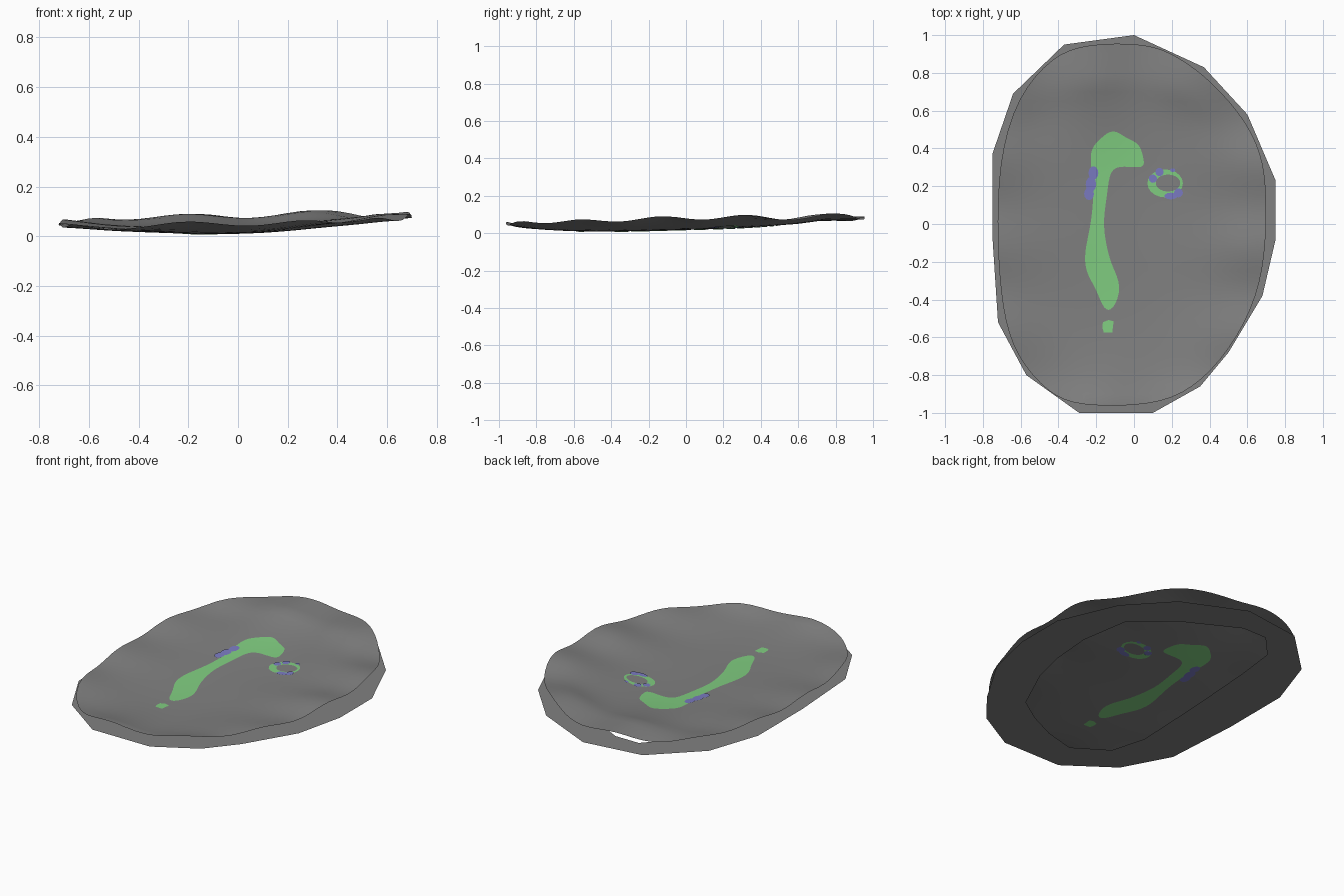
import bpy, bmesh, math
from mathutils import Vector

cube = bpy.data.objects.get("Cube")
if cube:
    bpy.data.objects.remove(cube, do_unlink=True)


def material(name, rgb):
    m = bpy.data.materials.new(name)
    m.use_nodes = True
    m.diffuse_color = (*rgb, 1)
    m.node_tree.nodes["Principled BSDF"].inputs["Base Color"].default_value = (*rgb, 1)
    return m


GREY = material("stone grey", (0.22, 0.22, 0.22))
GREEN = material("leaf green", (0.22, 0.62, 0.22))
BLUE = material("soft violet", (0.2, 0.2, 0.55))


def height(x, y):
    # shallow dish: low floor, tilted rim with ripples that grow outwards
    u, v = (x + 0.1) / 0.68, (y + 0.1) / 0.85
    rise = min(1, math.hypot(u, v * v) ** 1.8)
    floor = 0.018 + 0.025 * y
    rim_level = 0.068 + 0.02 * x + 0.0175 * y
    side_wave = math.cos(14 * y + 8.1) * min(1, abs(u))
    end_wave = math.cos(12.5 * (x + 0.2)) * min(1, abs(v))
    z = floor + (rim_level - floor) * rise
    z += 0.011 * rise * (side_wave + end_wave)
    return max(0.006, z)


def smooth(points, steps=4):
    # closed cubic curve that rounds off a control polygon
    out, n = [], len(points)
    for i in range(n):
        a, b, c, d = (Vector(points[(i + k) % n]) for k in (-1, 0, 1, 2))
        for s in range(steps):
            t = s / steps
            out.append((a * (1 - t) ** 3 + b * (3 * t**3 - 6 * t * t + 4)
                        + c * (-3 * t**3 + 3 * t * t + 3 * t + 1) + d * t**3) / 6)
    return out


def ellipse(cx, cy, rx, ry, n=20):
    angles = [math.tau * i / n for i in range(n)]
    return [Vector((cx + rx * math.cos(a), cy + ry * math.sin(a))) for a in angles]


def add_object(name, bm, mat, rounded=True):
    mesh = bpy.data.meshes.new(name)
    bm.to_mesh(mesh)
    bm.free()
    mesh.materials.append(mat)
    for p in mesh.polygons:
        p.use_smooth = rounded
    ob = bpy.data.objects.new(name, mesh)
    bpy.context.collection.objects.link(ob)


def fill(outer, inner=None):
    # flat face inside one loop, or a band between two loops
    bm = bmesh.new()
    a = [bm.verts.new((p[0], p[1], 0)) for p in outer]
    if inner is None:
        bm.faces.new(a)
    else:
        b = [bm.verts.new((p[0], p[1], 0)) for p in inner]
        n = len(a)
        for i in range(n):
            j = (i + 1) % n
            bm.faces.new((a[i], a[j], b[j], b[i]))
    bm.normal_update()
    for f in bm.faces:
        if f.normal.z < 0:
            f.normal_flip()
    return bm


def drape(name, outer, mat, inner=None, offset=0.0):
    # cut a flat shape by a square grid and lay it on the dish
    bm = fill(outer, inner)
    if offset:
        bmesh.ops.triangulate(bm, faces=bm.faces[:])
    for axis in (0, 1):
        values = [v.co[axis] for v in bm.verts]
        for i in range(-20, 21):
            c = i * 0.05
            if min(values) < c < max(values):
                co, no = Vector(), Vector()
                co[axis], no[axis] = c, 1
                bmesh.ops.bisect_plane(bm, geom=bm.verts[:] + bm.edges[:] + bm.faces[:],
                                       plane_co=co, plane_no=no)
    for v in bm.verts:
        v.co.z = height(v.co.x, v.co.y) + offset
    if offset < 0:
        bmesh.ops.reverse_faces(bm, faces=bm.faces[:])
    add_object(name, bm, mat)


def marking(name, outer, mat, inner=None, lift=0.0025):
    # the paint shows on both sides of the thin sheet
    drape(name + "_top", outer, mat, inner, lift)
    drape(name + "_underside", outer, mat, inner, -lift)


# flat faceted rim on the ground with an open middle
rim = [(0, 1), (-0.37, 0.95), (-0.64, 0.69), (-0.75, 0.37), (-0.75, -0.06), (-0.72, -0.52),
       (-0.57, -0.8), (-0.29, -1), (0.1, -1), (0.35, -0.86), (0.5, -0.68), (0.68, -0.38),
       (0.75, -0.08), (0.75, 0.23), (0.6, 0.58), (0.37, 0.83)]
hole = [(-0.1, 0.83), (-0.26, 0.83), (-0.39, 0.69), (-0.42, 0.44), (-0.45, 0.0), (-0.47, -0.47),
        (-0.41, -0.68), (-0.21, -0.81), (-0.02, -0.76), (0.15, -0.68), (0.3, -0.58),
        (0.43, -0.3), (0.48, -0.09), (0.5, 0.16), (0.45, 0.47), (0.22, 0.66)]
add_object("ground_rim", fill(rim, hole), GREY, rounded=False)

# thin rippled dish above the rim
sheet = [(0.07, 0.96), (-0.26, 0.955), (-0.43, 0.89), (-0.62, 0.68), (-0.72, 0.33),
         (-0.725, -0.1), (-0.7, -0.45), (-0.63, -0.7), (-0.45, -0.9), (-0.3, -0.965),
         (0.09, -0.965), (0.31, -0.88), (0.51, -0.67), (0.66, -0.38), (0.7, -0.1),
         (0.7, 0.14), (0.69, 0.32), (0.61, 0.53), (0.41, 0.76), (0.23, 0.89)]
drape("rippled_sheet", smooth(sheet), GREY)

# long hooked marking
hook = [(0.06, 0.29), (0.05, 0.35), (0.03, 0.43), (-0.04, 0.45), (-0.11, 0.51), (-0.18, 0.45),
        (-0.23, 0.4), (-0.23, 0.31), (-0.21, 0.2), (-0.225, 0.0), (-0.265, -0.15),
        (-0.255, -0.26), (-0.2, -0.34), (-0.16, -0.46), (-0.11, -0.46), (-0.06, -0.33),
        (-0.12, -0.22), (-0.15, -0.1), (-0.165, 0.02), (-0.14, 0.16), (-0.13, 0.29), (-0.06, 0.31)]
marking("hook_marking", smooth(hook), GREEN)
marking("dot_marking", [(-0.16, -0.575), (-0.115, -0.575), (-0.108, -0.515), (-0.135, -0.508),
                        (-0.165, -0.52), (-0.167, -0.55)], GREEN)

# small ring marking
marking("ring_marking", ellipse(0.165, 0.215, 0.094, 0.074), GREEN,
        ellipse(0.18, 0.217, 0.065, 0.045))

# violet flecks along the hook and the ring
flecks = [(-0.215, 0.27, 0.026, 0.036), (-0.228, 0.21, 0.028, 0.04), (-0.238, 0.16, 0.026, 0.034),
          (0.135, 0.275, 0.022, 0.022), (0.1, 0.24, 0.022, 0.022), (0.195, 0.148, 0.035, 0.018),
          (0.235, 0.165, 0.024, 0.024), (0.205, 0.285, 0.014, 0.01)]
for i, e in enumerate(flecks):
    marking(f"violet_fleck_{i + 1}", ellipse(*e, n=12), BLUE, lift=0.004)
